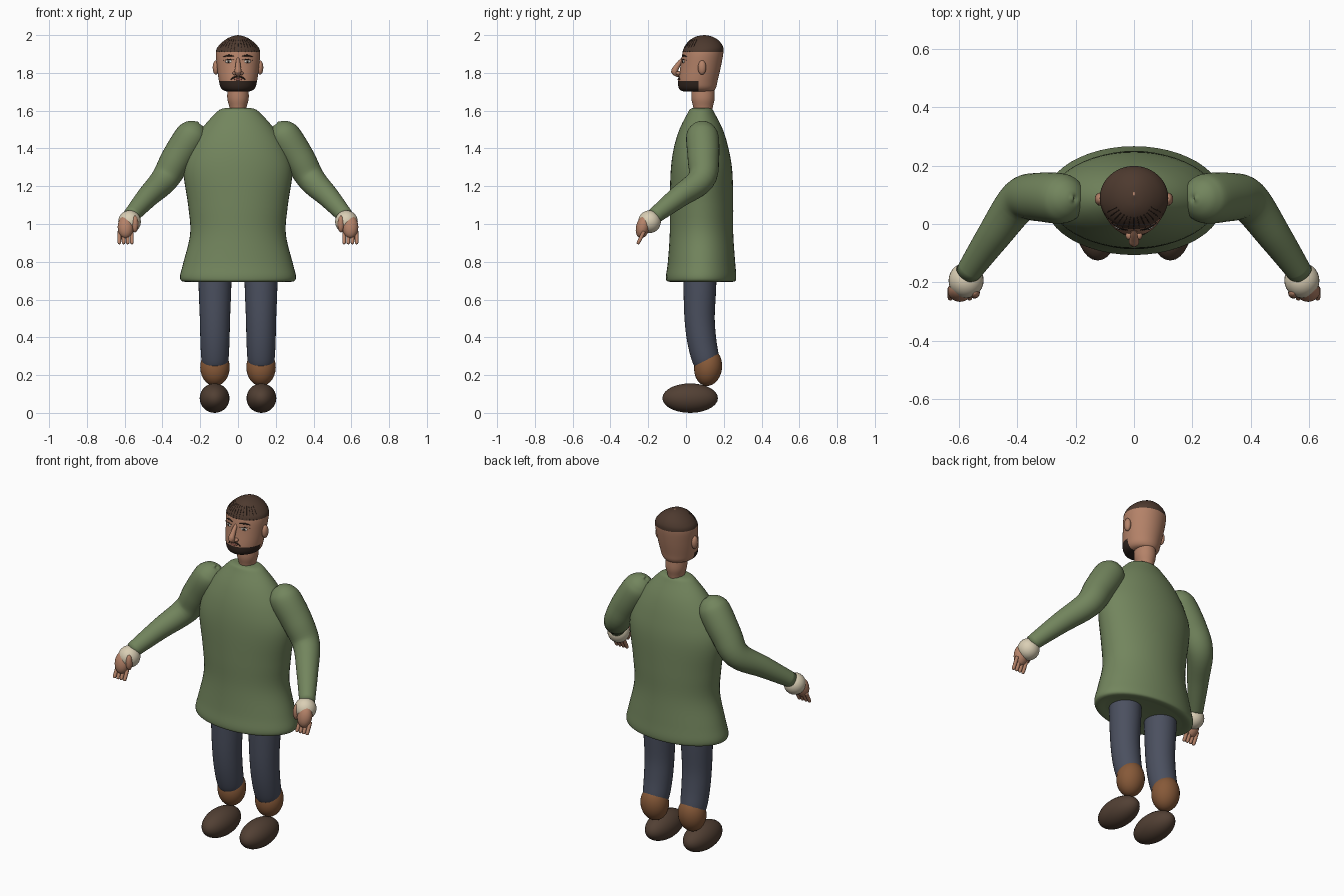
import bpy, bmesh, math
from mathutils import Vector, Matrix, Euler
from mathutils.bvhtree import BVHTree

if "Cube" in bpy.data.objects:
    bpy.data.objects.remove(bpy.data.objects["Cube"])


def material(name, *rgb):
    m = bpy.data.materials.new(name)
    m.use_nodes = True
    m.diffuse_color = (*rgb, 1)
    m.node_tree.nodes["Principled BSDF"].inputs["Base Color"].default_value = (*rgb, 1)
    return m


GREEN = material("tunic green", 0.17, 0.235, 0.11)
BLUE = material("trouser slate", 0.07, 0.08, 0.115)
TAN = material("boot leather", 0.24, 0.1, 0.04)
SHOE = material("shoe brown", 0.084, 0.051, 0.034)
SKIN = material("skin", 0.46, 0.225, 0.14)
CREAM = material("cuff cream", 0.7, 0.62, 0.46)
HAIR = material("hair brown", 0.075, 0.042, 0.028)
DARK = material("beard dark", 0.03, 0.018, 0.013)
WHITE = material("eye white", 0.65, 0.62, 0.56)
LIP = material("lip", 0.3, 0.1, 0.075)


def finish(bm, name, mats, smooth=True):
    bmesh.ops.recalc_face_normals(bm, faces=bm.faces)
    for f in bm.faces:
        f.smooth = smooth
    me = bpy.data.meshes.new(name)
    bm.to_mesh(me)
    bm.free()
    for m in mats:
        me.materials.append(m)
    ob = bpy.data.objects.new(name, me)
    bpy.context.collection.objects.link(ob)
    return ob


def resample(rows, steps):
    """Smooth curve through rows of numbers."""
    rows = [Vector(r) for r in rows]
    out = []
    for i in range(len(rows) - 1):
        a, b, c, d = (rows[max(0, min(len(rows) - 1, i + k))] for k in (-1, 0, 1, 2))
        for s in range(steps):
            t = s / steps
            out.append(b + (c - a) * (t / 2) + (a * 2 - b * 5 + c * 4 - d) * (t * t / 2)
                       + (b * 3 - a - c * 3 + d) * (t ** 3 / 2))
    return out + [rows[-1]]


def loft(name, rows, mats, level=False, sides=32, steps=5, rule=None, cut=None):
    """Skin of elliptical rings (x, y, z, rx, ry), level or square to the path."""
    rows = resample(rows, steps)
    bm = bmesh.new()
    rings = []
    for i, r in enumerate(rows):
        u, v = Vector((1, 0, 0)), Vector((0, 1, 0))
        if not level:
            t = (rows[min(i + 1, len(rows) - 1)] - rows[max(i - 1, 0)]).to_3d().normalized()
            u = v.cross(t).normalized()
            v = t.cross(u)
        angles = [math.tau * k / sides for k in range(sides)]
        rx, ry = max(r[3], 0.0005), max(r[4], 0.0005)
        rings.append([bm.verts.new(r.to_3d() + u * (rx * math.cos(a)) + v * (ry * math.sin(a)))
                      for a in angles])
    for lo, hi in zip(rings, rings[1:]):
        for k in range(sides):
            n = (k + 1) % sides
            bm.faces.new((lo[k], lo[n], hi[n], hi[k]))
    bm.faces.new(rings[0])
    bm.faces.new(rings[-1])
    if cut:
        bmesh.ops.bisect_plane(bm, geom=bm.verts[:] + bm.edges[:] + bm.faces[:],
                               plane_co=cut, plane_no=(0, 1, 0))
    if rule:
        for f in bm.faces:
            f.material_index = rule(f.calc_center_median())
    return finish(bm, name, mats)


def tube(name, pts, mat, **kw):
    return loft(name, [(*p, p[3]) for p in pts], [mat], **kw)


def ball(name, loc, size, mat, rot=(0, 0, 0), seg=28):
    bm = bmesh.new()
    mx = Matrix.Translation(loc) @ Euler(rot).to_matrix().to_4x4() @ Matrix.Diagonal((*size, 1))
    bmesh.ops.create_uvsphere(bm, u_segments=seg, v_segments=seg // 2, radius=1, matrix=mx)
    return finish(bm, name, [mat])


# Tunic with a rounded hem
loft("tunic", [
    (0, 0.08, 0.70, 0.24, 0.13), (0, 0.08, 0.695, 0.29, 0.175), (0, 0.08, 0.72, 0.307, 0.186),
    (0, 0.082, 0.8, 0.288, 0.178), (0, 0.082, 0.95, 0.253, 0.168), (0, 0.082, 1.1, 0.264, 0.168),
    (0, 0.082, 1.28, 0.288, 0.163), (0, 0.08, 1.4, 0.255, 0.145), (0, 0.08, 1.5, 0.195, 0.115),
    (0, 0.08, 1.58, 0.125, 0.075), (0, 0.08, 1.61, 0.085, 0.055), (0, 0.08, 1.616, 0.02, 0.015),
], [GREEN], level=True, sides=48)

# Neck
loft("neck", [(0, 0.09, 1.58, 0.04, 0.045), (0, 0.09, 1.62, 0.046, 0.052),
              (0, 0.09, 1.67, 0.057, 0.062), (0, 0.09, 1.75, 0.052, 0.058)], [SKIN], level=True)

# Head, with hair cap and beard coloured by height
BEARD_TOP, HAIRLINE, JAW_Y = 1.757, 1.91, 0.065
head_rows = [
    (0, 0.065, 1.70, 0.02, 0.03), (0, 0.062, 1.703, 0.065, 0.08), (0, 0.06, 1.72, 0.09, 0.098),
    (0, 0.063, BEARD_TOP, 0.101, 0.104), (0, 0.077, 1.83, 0.111, 0.107),
    (0, 0.09, HAIRLINE, 0.117, 0.108), (0, 0.095, 1.945, 0.101, 0.098), (0, 0.096, 1.975, 0.068, 0.073),
    (0, 0.096, 1.993, 0.033, 0.04), (0, 0.096, 2.0, 0.001, 0.001)]


def head_rule(c):
    if c.z > HAIRLINE:
        return 1
    return 2 if c.z < BEARD_TOP and c.y < JAW_Y else 0


head = loft("head", head_rows, [SKIN, HAIR, DARK], level=True, sides=48,
            rule=head_rule, cut=(0, JAW_Y, 0))
tree = BVHTree.FromPolygons([v.co for v in head.data.vertices],
                            [p.vertices for p in head.data.polygons])


def on_face(x, z):
    return tree.ray_cast(Vector((x, -1, z)), Vector((0, 1, 0)))[0]


# Fine combed strands on the front of the hair
for k in range(-6, 7):
    a = k * 0.17
    path = [(r[3] * math.sin(a), r[1] - r[4] * math.cos(a), r[2], 0.0016) for r in head_rows[5:8]]
    tube("hair_strand", path, DARK, sides=5, steps=4)
ball("crown_spot", (0, 0.1, 1.996), (0.007, 0.012, 0.004), SKIN, seg=12)

# Nose and mouth
tube("nose", [(0, -0.008, 1.885, 0.006), (0, -0.03, 1.86, 0.011), (0, -0.05, 1.83, 0.015),
              (0, -0.06, 1.808, 0.018), (0, -0.045, 1.79, 0.012), (0, -0.03, 1.785, 0.004)],
     SKIN, sides=16)
ball("nose_tip", (0, -0.062, 1.806), (0.016, 0.017, 0.013), SKIN, seg=16)
ball("lips", on_face(0, 1.766), (0.022, 0.004, 0.006), LIP, seg=16)

for s, side in ((1, "left"), (-1, "right")):
    # Face details
    ball(side + "_nostril", (s * 0.017, -0.04, 1.798), (0.012, 0.014, 0.011), SKIN, seg=14)
    ball(side + "_ear", (s * 0.117, 0.085, 1.828), (0.017, 0.022, 0.038), SKIN, seg=20)
    tilt = (0, 0, s * 0.3)
    eye = on_face(s * 0.05, 1.86)
    ball(side + "_eye", eye, (0.019, 0.004, 0.008), WHITE, tilt, seg=16)
    ball(side + "_iris", eye - Vector((0, 0.002, 0)), (0.007, 0.004, 0.007), DARK, tilt, seg=12)
    for label, h, rise in (("eyelid", 1.869, 0.002), ("eyebrow", 1.888, 0.004)):
        line = []
        for x, dz, r in ((0.022, 0, 0.002), (0.05, rise, 0.0045), (0.078, -rise, 0.0015)):
            p = on_face(s * x, h + dz)
            line.append((*p, r if label == "eyebrow" else r * 0.5))
        tube(side + "_" + label, line, DARK, sides=8)
    tube(side + "_moustache", [(*on_face(s * x, z), r) for x, z, r in
                               ((0.003, 1.779, 0.003), (0.02, 1.777, 0.0045), (0.038, 1.764, 0.002))],
         DARK, sides=8)

    # Sleeve bent at the elbow, with a rounded shoulder
    tube(side + "_sleeve", [(s * x, y, z, r) for x, y, z, r in (
        (0.207, 0.087, 1.533, 0.0), (0.209, 0.087, 1.53, 0.03), (0.223, 0.087, 1.506, 0.066),
        (0.25, 0.087, 1.46, 0.086), (0.325, 0.092, 1.345, 0.083), (0.39, 0.08, 1.235, 0.073),
        (0.48, -0.04, 1.142, 0.058), (0.57, -0.17, 1.04, 0.042))], GREEN)

    # Cuff and hand
    ball(side + "_cuff", (s * 0.574, -0.193, 1.012), (0.06, 0.06, 0.06), CREAM)
    ball(side + "_palm", (s * 0.595, -0.228, 0.985), (0.042, 0.036, 0.062), SKIN, (-0.25, 0, 0))
    ball(side + "_thumb", (s * 0.545, -0.235, 1.0), (0.018, 0.02, 0.045), SKIN, seg=16)
    for i in range(4):
        x = s * (0.562 + i * 0.022)
        tube(side + "_finger", [(x, -0.222, 0.96, 0.01), (x, -0.24, 0.925, 0.01),
                                (x, -0.253, 0.9, 0.009), (x, -0.256, 0.894, 0.004)], SKIN, sides=10)

    # Trouser leg, boot and shoe
    tube(side + "_trouser_leg", [(s * 0.122, y, z, r) for y, z, r in (
        (0.075, 0.76, 0.088), (0.073, 0.65, 0.086), (0.072, 0.5, 0.08), (0.084, 0.38, 0.077),
        (0.105, 0.28, 0.071), (0.115, 0.24, 0.055))], BLUE)
    ball(side + "_boot", (s * 0.122, 0.117, 0.242), (0.078, 0.074, 0.1), TAN, (-0.12, 0, 0))
    ball(side + "_shoe", (s * 0.124, 0.022, 0.078), (0.079, 0.147, 0.078), SHOE)
